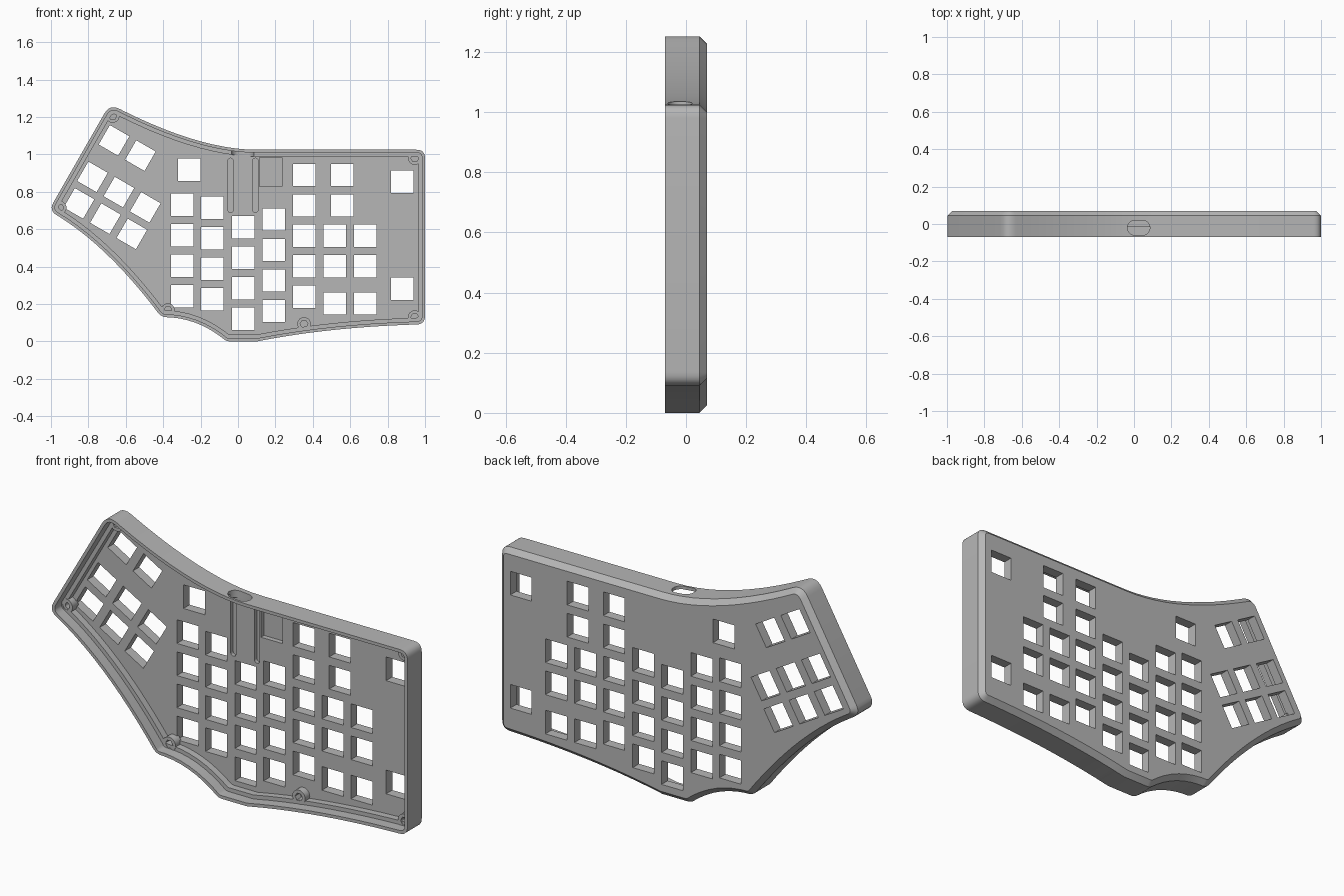
import bpy, bmesh, math
from mathutils import Vector

if "Cube" in bpy.data.objects:
    bpy.data.objects.remove(bpy.data.objects["Cube"])

grey = bpy.data.materials.new("case grey")
grey.use_nodes = True
grey.diffuse_color = (0.47, 0.47, 0.47, 1)
grey.node_tree.nodes["Principled BSDF"].inputs["Base Color"].default_value = grey.diffuse_color

FRONT, BACK = -0.07, 0.07
LEDGE, PLATE = -0.015, 0.02
KEY, PITCH = 0.12, 0.163


def loft(bm, rings):
    """Skin equal-sized rings and cap both ends."""
    loops = [[bm.verts.new(p) for p in ring] for ring in rings]
    n = len(loops[0])
    for a, b in zip(loops, loops[1:]):
        for i in range(n):
            j = (i + 1) % n
            bm.faces.new((a[i], a[j], b[j], b[i]))
    bm.faces.new(loops[0][::-1])
    bm.faces.new(loops[-1])


def finish(bm, name):
    bmesh.ops.recalc_face_normals(bm, faces=bm.faces)
    mesh = bpy.data.meshes.new(name)
    bm.to_mesh(mesh)
    bm.free()
    mesh.materials.append(grey)
    obj = bpy.data.objects.new(name, mesh)
    bpy.context.collection.objects.link(obj)
    return obj


def smooth(obj):
    bpy.ops.object.select_all(action="DESELECT")
    obj.select_set(True)
    bpy.context.view_layer.objects.active = obj
    bpy.ops.object.shade_smooth_by_angle(angle=math.radians(25))


def at_depth(points, y):
    return [(p[0], y, p[1]) for p in points]


# Outline of the case: corners with a rounding size, joined by lines or arcs
def arc(start, control, end, radius, steps):
    a, c, e = Vector(start), Vector(control), Vector(end)
    out = []
    for i in range(steps):
        t = i / steps
        out.append((a * (1 - t) ** 2 + c * 2 * t * (1 - t) + e * t * t, radius if i == 0 else 0))
    return out


top_left, left = (-0.685, 1.27), (-1.012, 0.70)
notch, foot = (-0.41, 0.13), (-0.06, 0)
low_right = (1, 0.092)
outline = [(Vector((1, 1.025)), 0.045)]
outline += arc((0.1, 1.025), (-0.22, 1.025), top_left, 0, 12)
outline += [(Vector(top_left), 0.06)]
outline += arc(left, (-0.71, 0.534), notch, 0.05, 12)
outline += arc(notch, (-0.22, 0.135), foot, 0.03, 8)
outline += [(Vector(foot), 0.02)]
outline += arc((0.1, 0), (0.5, 0.08), low_right, 0, 10)
outline += [(Vector(low_right), 0.045)]


def ring(inset, y):
    """Outline moved inwards, with its corners rounded."""
    n = len(outline)
    moved = []
    for i in range(n):
        p = outline[i][0]
        d1 = (p - outline[i - 1][0]).normalized()
        d2 = (outline[(i + 1) % n][0] - p).normalized()
        n1, n2 = Vector((-d1.y, d1.x)), Vector((-d2.y, d2.x))
        moved.append(p + (n1 + n2) * (inset / (1 + n1.dot(n2))))
    points = []
    for i in range(n):
        p, r = moved[i], outline[i][1]
        if r == 0:
            points.append(p)
            continue
        r = max(r - inset, 0.012)
        a = p + (moved[i - 1] - p).normalized() * r
        b = p + (moved[(i + 1) % n] - p).normalized() * r
        for k in range(7):
            t = k / 6
            points.append(a * (1 - t) ** 2 + p * 2 * t * (1 - t) + b * t * t)
    return at_depth(points, y)


# Shell: inner plate, ledge, lip, outer wall, chamfered back
LIP, INNER = 0.016, 0.036
bm = bmesh.new()
loft(bm, [ring(INNER, PLATE), ring(INNER, LEDGE), ring(LIP, LEDGE), ring(LIP, FRONT),
          ring(0, FRONT), ring(0, 0.045), ring(0.025, BACK)])
case = finish(bm, "case_shell")


def rect(cx, cz, w, h, angle=0):
    c, s = math.cos(angle), math.sin(angle)
    corners = [(-w / 2, -h / 2), (w / 2, -h / 2), (w / 2, h / 2), (-w / 2, h / 2)]
    return [(cx + x * c - z * s, cz + x * s + z * c) for x, z in corners]


def capsule(cx, cz, w, h):
    """Stadium shape, long along its larger side."""
    r = min(w, h) / 2
    points = []
    for k in range(24):
        t = math.tau * (k + 0.5) / 24
        x, z = r * math.cos(t), r * math.sin(t)
        points.append((cx + x + math.copysign(w / 2 - r, x), cz + z + math.copysign(h / 2 - r, z)))
    return points


# Key openings: column x, top key z, number of keys
columns = [(-0.297, 0.73, 4), (-0.137, 0.714, 4), (0.028, 0.61, 4), (0.19, 0.652, 4),
           (0.355, 0.89, 5), (0.558, 0.89, 2), (0.517, 0.565, 2), (0.68, 0.565, 2),
           (0.517, 0.203, 1), (0.68, 0.203, 1), (0.877, 0.855, 1), (0.877, 0.281, 1),
           (-0.26, 0.917, 1)]
bm = bmesh.new()


def cut(points, near, far):
    loft(bm, [at_depth(points, near), at_depth(points, far)])


for x, z, count in columns:
    for k in range(count):
        cut(rect(x, z - k * PITCH, KEY, KEY), 0.01, 0.1)

# Thumb cluster, tilted: first key of each row and key count
tilt = math.radians(-30)
for x, z, count in [(-0.663, 1.075, 2), (-0.778, 0.88, 3), (-0.85, 0.738, 3)]:
    for k in range(count):
        cut(rect(x + k * PITCH * math.cos(tilt), z + k * PITCH * math.sin(tilt), KEY, KEY, tilt), 0.01, 0.1)

# Shallow controller pocket and the two grooves beside it
cut(rect(0.175, 0.905, KEY, 0.155), 0, 0.045)
for x in (-0.04, 0.093):
    cut(capsule(x, 0.835, 0.03, 0.29), 0, 0.04)

# Cable port through the top wall
port = capsule(0.025, -0.02, KEY, 0.08)
loft(bm, [[(x, y, z) for x, y in port] for z in (0.96, 1.1)])
cutter = finish(bm, "opening_cutter")
cutter.hide_render = True

mod = case.modifiers.new("openings", "BOOLEAN")
mod.operation, mod.solver, mod.object = "DIFFERENCE", "EXACT", cutter
bpy.context.view_layer.objects.active = case
bpy.ops.object.modifier_apply(modifier=mod.name)
bpy.data.objects.remove(cutter)
smooth(case)

# Screw bosses with hexagonal sockets
bosses = [(-0.67, 1.205), (-0.953, 0.715), (-0.375, 0.168), (0.353, 0.094), (0.945, 0.13), (0.945, 0.98)]


def boss_ring(cx, cz, radius, y, hexagon):
    points = []
    for k in range(24):
        t = math.tau * k / 24
        r = radius
        if hexagon:
            r *= math.cos(math.pi / 6) / math.cos(t % (math.pi / 3) - math.pi / 6)
        points.append((cx + r * math.cos(t), cz + r * math.sin(t)))
    return at_depth(points, y)


for i, (x, z) in enumerate(bosses):
    bm = bmesh.new()
    top = LEDGE - 0.002
    loft(bm, [boss_ring(x, z, 0.036, PLATE + 0.01, False), boss_ring(x, z, 0.036, top, False),
              boss_ring(x, z, 0.021, top, True), boss_ring(x, z, 0.021, PLATE, True)])
    smooth(finish(bm, f"screw_boss_{i + 1}"))
